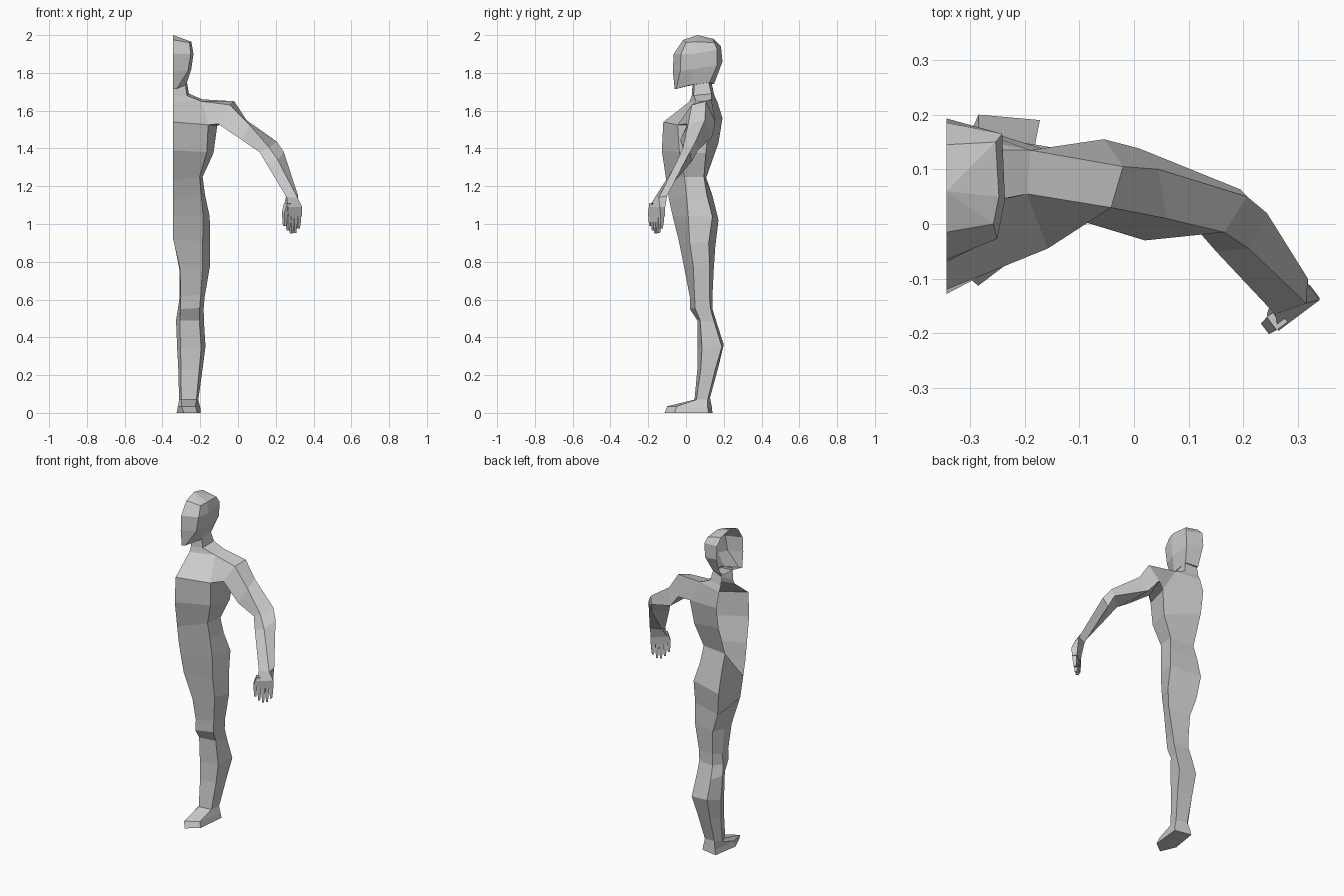
import bpy, bmesh
from mathutils import Vector

C = -0.343  # centre plane where the half figure is open

skin = bpy.data.materials.new("plain_grey")
skin.diffuse_color = (0.6, 0.6, 0.6, 1)


def loft(name, rings, closed=False, cap_start=False, cap_end=False, skip=(), panel=None):
    """Skin consecutive rings of points with quads; skip lists open (ring, side) faces."""
    bm = bmesh.new()
    vs = [[bm.verts.new(p) for p in r] for r in rings]
    n = len(rings[0])
    for i in range(len(rings) - 1):
        for j in range(n if closed else n - 1):
            if (i, j) in skip:
                continue
            k = (j + 1) % n
            bm.faces.new((vs[i][j], vs[i + 1][j], vs[i + 1][k], vs[i][k]))
    if cap_start:
        bm.faces.new(vs[0])
    if cap_end:
        bm.faces.new(vs[-1][::-1])
    if panel:  # one extra face through listed (ring, point) corners
        bm.faces.new([vs[i][j] for i, j in panel])
    bmesh.ops.remove_doubles(bm, verts=bm.verts, dist=0.0005)
    if closed and cap_end and cap_start:
        bmesh.ops.recalc_face_normals(bm, faces=bm.faces)
    me = bpy.data.meshes.new(name)
    bm.to_mesh(me)
    bm.free()
    me.materials.append(skin)
    ob = bpy.data.objects.new(name, me)
    bpy.context.collection.objects.link(ob)
    return ob


# Head: front, front side, side, back side, back; open on the centre plane
loft("head", [
    [(C, .06, 2.0)] * 5,
    [(C, -.015, 1.975), (-.257, 0, 1.96), (-.247, .05, 1.965), (-.253, .15, 1.96), (C, .145, 1.98)],
    [(C, -.065, 1.90), (-.25, -.027, 1.90), (-.236, .045, 1.90), (-.241, .165, 1.925), (C, .185, 1.94)],
    [(C, -.07, 1.81), (-.265, -.03, 1.81), (-.247, .04, 1.82), (-.246, .165, 1.84), (C, .193, 1.86)],
    [(C, -.06, 1.715), (-.325, -.052, 1.715), (-.275, .02, 1.735), (-.27, .125, 1.75), (C, .148, 1.74)],
    [(C, -.06, 1.715), (C, -.06, 1.715), (C, .03, 1.735), (C, .12, 1.74), (C, .148, 1.74)],
])

# Neck
loft("neck", [
    [(C, .035, 1.75), (-.28, .045, 1.75), (-.27, .12, 1.75), (C, .135, 1.75)],
    [(C, .03, 1.675), (-.27, .04, 1.68), (-.26, .135, 1.69), (C, .15, 1.68)],
])

# Torso: front centre, front outer, back outer, back centre
shoulder_f, shoulder_b = (-.195, .055, 1.65), (-.19, .135, 1.66)
armpit_f, armpit_b = (-.158, -.045, 1.525), (-.11, .12, 1.52)
crotch = [(C, -.04, .92), (-.187, .02, .90), (-.147, .12, .90), (-.325, .155, .88)]
loft("torso", [
    [(C, .03, 1.675), (-.27, .04, 1.68), (-.26, .135, 1.69), (C, .15, 1.68)],
    [(C, .015, 1.645), shoulder_f, shoulder_b, (C, .165, 1.65)],
    [(C, -.12, 1.54), armpit_f, armpit_b, (C, .193, 1.56)],
    [(C, -.128, 1.39), (-.165, -.035, 1.38), (-.13, .105, 1.375), (C, .172, 1.43)],
    [(C, -.105, 1.23), (-.203, -.008, 1.25), (-.187, .095, 1.25), (C, .107, 1.245)],
    [(C, -.09, 1.13), (-.195, .003, 1.155), (-.175, .11, 1.155), (C, .14, 1.15)],
    [(C, -.07, 1.04), (-.185, .012, 1.04), (-.15, .14, 1.04), (C, .172, 1.02)],
    crotch,
], skip={(1, 1)}, panel=[(4, 3), (5, 3), (6, 3), (7, 3), (7, 0), (6, 0)][::-1])

# Leg: front inner, front outer, back outer, back inner, inner
ankle = [(-.300, .045, .07), (-.22, .055, .07), (-.21, .115, .07), (-.282, .127, .08), (-.312, .09, .07)]
loft("leg", [
    crotch + [(-.338, .05, .90)],
    [(-.307, -.008, .76), (-.187, .038, .78), (-.148, .125, .78), (-.285, .147, .76), (-.31, .07, .76)],
    [(-.303, .02, .615), (-.197, .045, .625), (-.177, .125, .61), (-.28, .14, .62), (-.31, .09, .61)],
    [(-.305, .02, .55), (-.203, .048, .555), (-.182, .13, .55), (-.28, .14, .55), (-.318, .09, .55)],
    [(-.308, .06, .49), (-.205, .075, .49), (-.18, .15, .48), (-.285, .165, .47), (-.328, .11, .49)],
    [(-.304, .062, .34), (-.195, .085, .345), (-.172, .19, .35), (-.284, .20, .36), (-.322, .12, .34)],
    [(-.302, .06, .23), (-.205, .078, .23), (-.188, .155, .23), (-.282, .168, .23), (-.316, .11, .23)],
    ankle,
], closed=True)

# Foot
loft("foot", [
    ankle,
    [(-.30, -.10, .035), (-.225, -.05, .035), (-.2, .115, .03), (-.295, .137, .03), (-.318, -.01, .035)],
    [(-.285, -.113, 0), (-.215, -.06, 0), (-.197, .12, 0), (-.30, .14, 0), (-.325, -.02, 0)],
], closed=True, cap_end=True)

# Arm: top front, top back, bottom back, bottom front
wrist = [(.315, -.145, 1.14), (.318, -.10, 1.15), (.255, -.125, 1.15), (.258, -.165, 1.14)]
loft("arm", [
    [shoulder_f, shoulder_b, armpit_b, armpit_f],
    [(-.042, .03, 1.63), (-.02, .105, 1.65), (-.055, .155, 1.54), (-.105, .008, 1.53)],
    [(.06, .01, 1.525), (.045, .10, 1.55), (.01, .138, 1.46), (.02, -.03, 1.445)],
    [(.165, -.015, 1.405), (.207, .05, 1.435), (.195, .063, 1.39), (.115, -.01, 1.38)],
    [(.21, -.045, 1.34), (.243, .02, 1.38), (.215, .03, 1.33), (.15, -.05, 1.32)],
    wrist,
], closed=True)

# Palm, a flat plate running diagonally from thumb side to little finger side
AXIS, OUT = Vector((.80, .60, 0)), Vector((.60, -.80, 0))
MID = Vector((.292, -.152, 0))


def plate(u0, u1, half, z):
    corners = [(u1, half), (u1, -half), (u0, -half), (u0, half)]
    return [tuple(MID + AXIS * u + OUT * t + Vector((0, 0, z))) for u, t in corners]


loft("palm", [wrist, plate(-.048, .046, .018, 1.09), plate(-.042, .048, .014, 1.04)],
     closed=True, cap_end=True)

# Fingers: offset along the palm and tip height
for i, (u, tip) in enumerate([(-.034, .965), (-.012, .95), (.010, .953), (.033, .975)]):
    loft(f"finger_{i + 1}", [plate(u - .009, u + .011, .012, 1.05),
                             plate(u - .009, u + .010, .011, 1.01),
                             plate(u - .005, u + .006, .007, tip)],
         closed=True, cap_start=True, cap_end=True)
# Thumb
loft("thumb", [plate(-.05, -.025, .015, 1.11), plate(-.066, -.044, .012, 1.06),
               plate(-.062, -.050, .008, .99)], closed=True, cap_start=True, cap_end=True)
